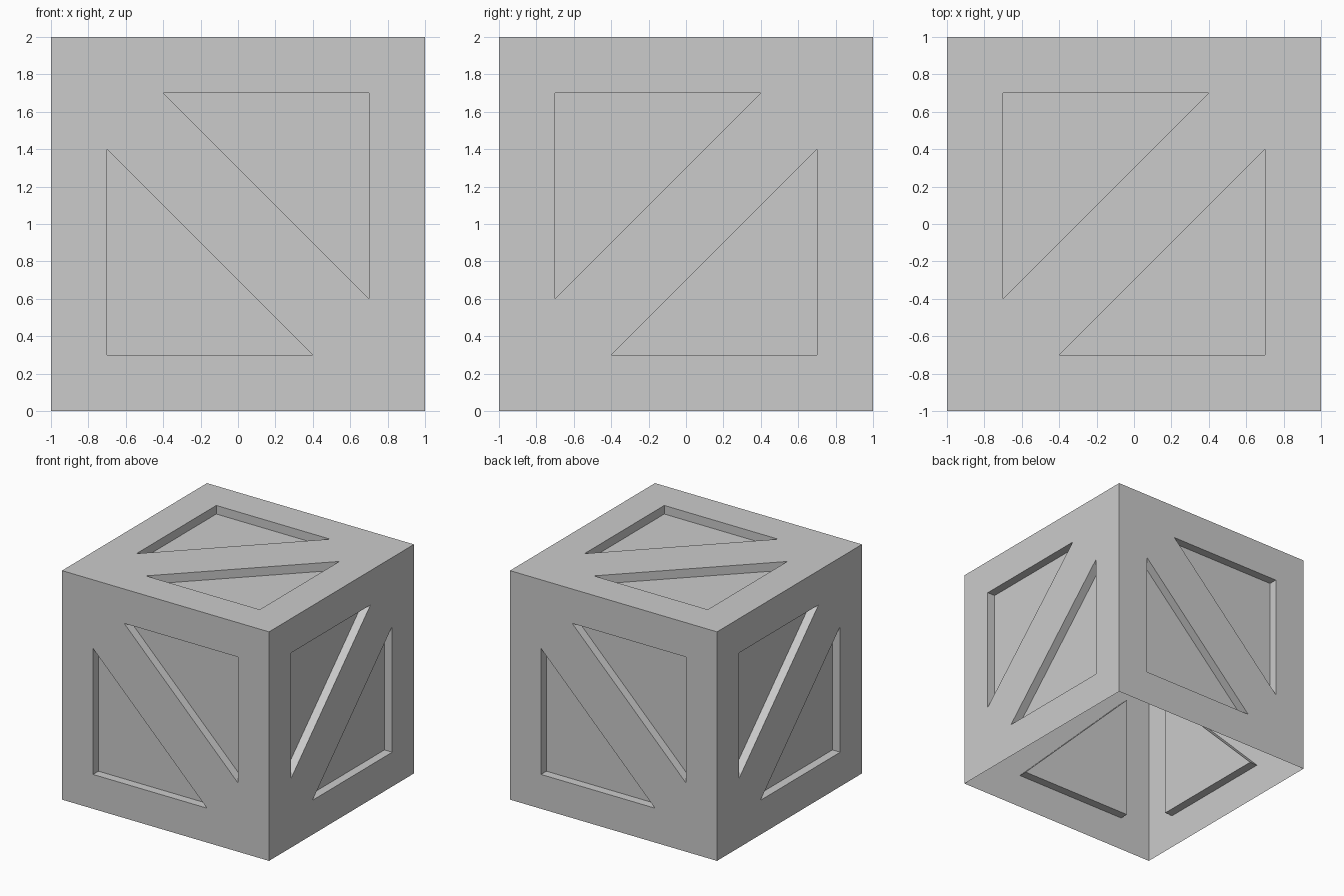
import bpy, bmesh
from math import radians
from mathutils import Matrix, Vector

if "Cube" in bpy.data.objects:
    bpy.data.objects.remove(bpy.data.objects["Cube"])

DEPTH = 0.075  # how far the triangular panels are sunk


def rot(deg, axis):
    return Matrix.Rotation(radians(deg), 4, axis)


def add_side(bm, matrix):
    """One crate side: rim, diagonal brace and two sunken triangles."""
    outer = [(-1, 1), (-1, -1), (1, -1)]
    inner = [(-0.7, 0.4), (-0.7, -0.7), (0.4, -0.7)]
    for half_turn in (0, 180):
        m = matrix @ rot(half_turn, 'Z')

        def ring(points, z):
            return [bm.verts.new(m @ Vector((x, y, z))) for x, y in points]

        rim, lip, floor = ring(outer, 1), ring(inner, 1), ring(inner, 1 - DEPTH)
        for i in range(3):
            j = (i + 1) % 3
            bm.faces.new((rim[i], rim[j], lip[j], lip[i]))      # frame and brace
            bm.faces.new((lip[i], lip[j], floor[j], floor[i]))  # recess walls
        bm.faces.new(floor)                                     # sunken panel


bm = bmesh.new()
lift = Matrix.Translation((0, 0, 1))

# Top, then the four walls with alternating brace direction; underside is open
add_side(bm, lift @ rot(90, 'Z'))
for k in range(4):
    add_side(bm, lift @ rot(90 * k, 'Z') @ rot(90, 'X') @ rot(90 * (k % 2), 'Z'))

bmesh.ops.remove_doubles(bm, verts=bm.verts, dist=1e-4)

mesh = bpy.data.meshes.new("crate")
bm.to_mesh(mesh)
bm.free()
bpy.context.collection.objects.link(bpy.data.objects.new("crate", mesh))
